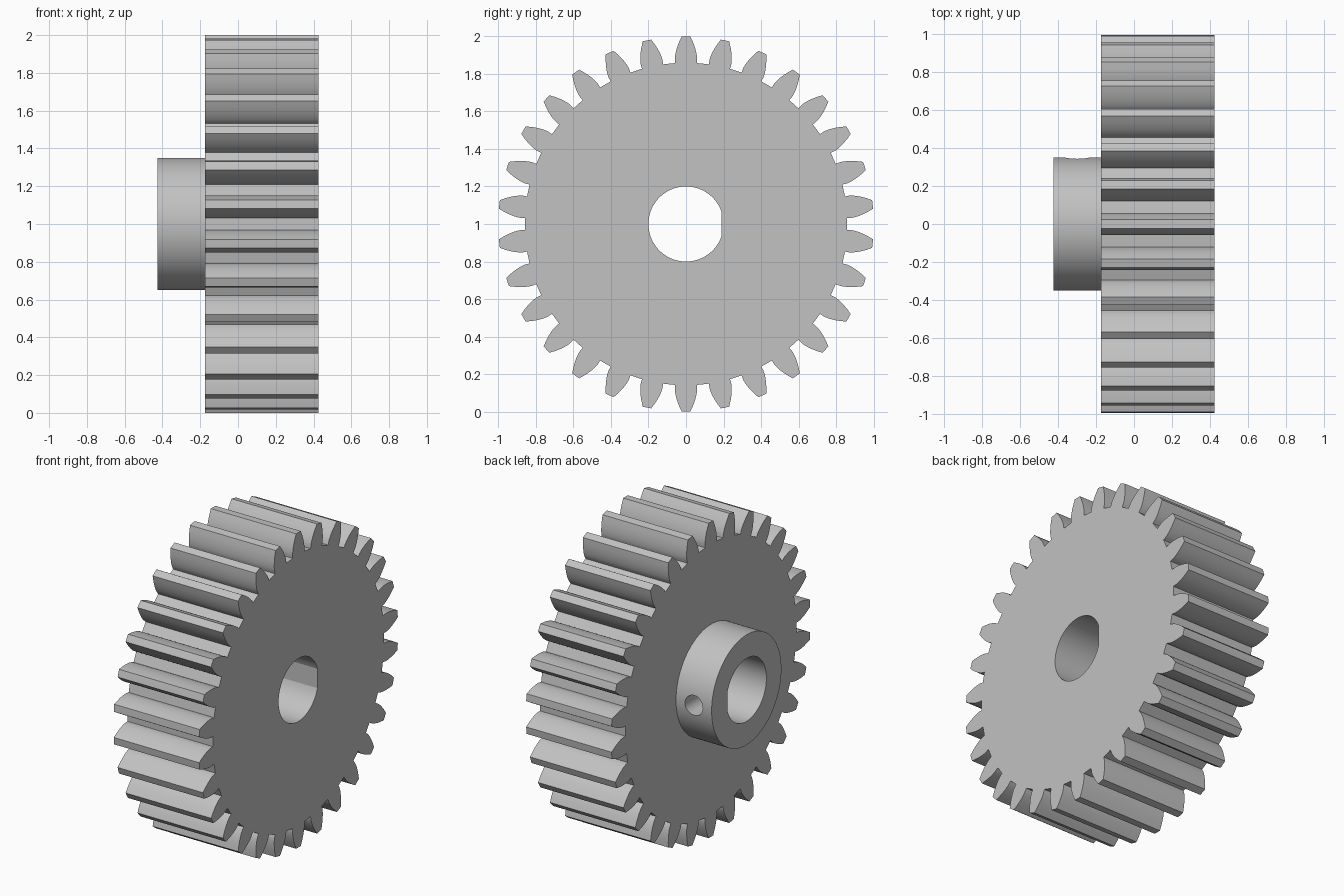
import bpy
import bmesh
from math import sin, cos, acos, tan, pi, radians, sqrt

cube = bpy.data.objects.get("Cube")
if cube:
    bpy.data.objects.remove(cube, do_unlink=True)

# Dimensions
TEETH = 30
TIP_R = 1.0
MODULE = 2 * TIP_R / (TEETH + 2)
PITCH_R = MODULE * TEETH / 2
ROOT_R = PITCH_R - 1.25 * MODULE
PRESSURE = radians(20)
BASE_R = PITCH_R * cos(PRESSURE)
BORE_R, HUB_R, SCREW_R = 0.2, 0.35, 0.063
HUB_X, GEAR_X, END_X = -0.425, -0.175, 0.425

steel = bpy.data.materials.new("grey steel")
steel.use_nodes = True
grey = (0.54, 0.54, 0.54, 1)
steel.diffuse_color = grey
steel.node_tree.nodes["Principled BSDF"].inputs["Base Color"].default_value = grey


def prism(name, outline, x0, x1):
    """Extrude a (radius, angle from top) outline along x."""
    bm = bmesh.new()
    verts = [bm.verts.new((x0, r * sin(a), 1 + r * cos(a))) for r, a in outline]
    face = bm.faces.new(verts)
    ext = bmesh.ops.extrude_face_region(bm, geom=[face])
    moved = [v for v in ext["geom"] if isinstance(v, bmesh.types.BMVert)]
    bmesh.ops.translate(bm, verts=moved, vec=(x1 - x0, 0, 0))
    bmesh.ops.recalc_face_normals(bm, faces=bm.faces)
    mesh = bpy.data.meshes.new(name)
    bm.to_mesh(mesh)
    bm.free()
    mesh.materials.append(steel)
    obj = bpy.data.objects.new(name, mesh)
    bpy.context.collection.objects.link(obj)
    return obj


def select(obj):
    bpy.ops.object.select_all(action="DESELECT")
    obj.select_set(True)
    bpy.context.view_layer.objects.active = obj


def cut(obj, cutter):
    mod = obj.modifiers.new("cut", "BOOLEAN")
    mod.operation = "DIFFERENCE"
    mod.solver = "EXACT"
    mod.object = cutter
    select(obj)
    bpy.ops.object.modifier_apply(modifier=mod.name)


def involute(a):
    return tan(a) - a


def half_flank(steps=7):
    """Involute flank of one tooth, from root to tip."""
    half = pi / (2 * TEETH) + involute(PRESSURE)
    points = [(ROOT_R, half)]
    roll_end = sqrt((TIP_R / BASE_R) ** 2 - 1)
    for i in range(steps + 1):
        r = BASE_R * sqrt(1 + (roll_end * i / steps) ** 2)
        points.append((r, half - involute(acos(min(1, BASE_R / r)))))
    return points


# Toothed wheel
flank = half_flank()
outline = []
for t in range(TEETH):
    mid = 2 * pi * t / TEETH
    outline += [(r, mid - a) for r, a in flank]
    outline.append((TIP_R, mid))
    outline += [(r, mid + a) for r, a in reversed(flank)]
gear = prism("toothed_wheel", outline, GEAR_X, END_X)

# Hub, slightly sunk into the wheel
hub = prism("hub", [(HUB_R, radians(3 * i)) for i in range(120)], HUB_X, GEAR_X + 0.01)

# Bore with a small flat on the set screw side
bore_angles = [6 * i for i in range(60) if abs(6 * i - 90) >= 18]
bore = prism("bore_cutter", [(BORE_R, radians(a)) for a in bore_angles], -1, 1)

# Set screw hole through the back wall of the hub
bpy.ops.mesh.primitive_cylinder_add(
    vertices=32, radius=SCREW_R, depth=0.5,
    location=((HUB_X + GEAR_X) / 2, 0.3, 1), rotation=(pi / 2, 0, 0))
screw = bpy.context.object
screw.name = "screw_hole_cutter"
screw.data.materials.append(steel)

cut(gear, bore)
cut(hub, bore)
cut(hub, screw)
for helper in (bore, screw):
    bpy.data.objects.remove(helper, do_unlink=True)

for part in (gear, hub):
    select(part)
    bpy.ops.object.shade_smooth_by_angle(angle=radians(15))
